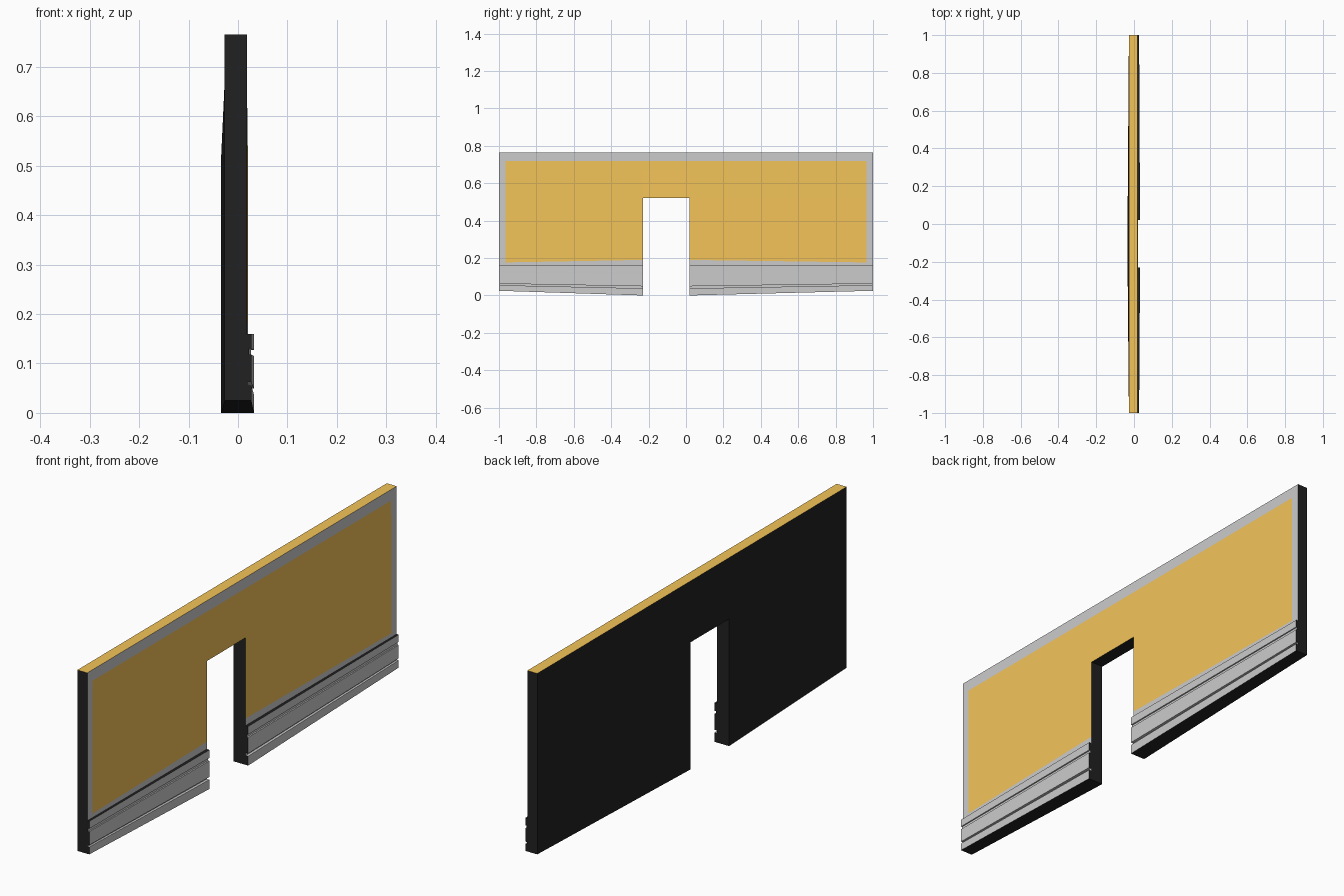
import bpy, bmesh

if "Cube" in bpy.data.objects:
    bpy.data.objects.remove(bpy.data.objects["Cube"])

def material(name, rgb):
    m = bpy.data.materials.new(name)
    m.diffuse_color = (*rgb, 1)
    m.use_nodes = True
    m.node_tree.nodes["Principled BSDF"].inputs["Base Color"].default_value = m.diffuse_color
    return m

GREY = material("grey_trim", (0.7, 0.7, 0.7))
YELLOW = material("yellow_panel", (0.9, 0.55, 0.1))
BLACK = material("black_shell", (0.015, 0.015, 0.015))
G, Y, K = 0, 1, 2
DOOR_A, DOOR_B = -0.23, 0.02

def section(bm, y, end, door):
    """Cross-section at y, blended from the outer-end to the doorway profile."""
    w = (y + 1) / (DOOR_A + 1) if y <= DOOR_A else (1 - y) / (1 - DOOR_B)
    return [bm.verts.new((a[0] + (b[0] - a[0]) * w, y, a[1] + (b[1] - a[1]) * w))
            for a, b in zip(end, door)]

def face(bm, verts, mat):
    bm.faces.new(verts).material_index = mat

def strip(bm, s, t, i, j, mat):
    face(bm, (s[i], t[i], t[j], s[j]), mat)

def finish(bm, name):
    mesh = bpy.data.meshes.new(name)
    bm.to_mesh(mesh)
    bm.free()
    for m in (GREY, YELLOW, BLACK):
        mesh.materials.append(m)
    bpy.context.collection.objects.link(bpy.data.objects.new(name, mesh))

# Wall: panel side going up, then back side going down, slightly bowed at the door
wall_end = [(.018, .025), (.018, .16), (.018, .176), (.018, .52), (.018, .67),
            (.018, .72), (.018, .765), (-.027, .765), (-.027, .67),
            (-.027, .52), (-.027, .025)]
wall_door = [(.020, 0), (.020, .16), (.020, .19), (.020, .52), (.018, .67),
             (.018, .72), (.018, .765), (-.027, .765), (-.027, .67),
             (-.034, .52), (-.034, 0)]
wall_mats = [G, G, Y, Y, Y, G, Y, K, K, K, K]

bm = bmesh.new()
rings = [section(bm, y, wall_end, wall_door)
         for y in (-1, -0.965, DOOR_A, DOOR_B, 0.965, 1)]
for c in range(5):
    s, t = rings[c], rings[c + 1]
    segments = range(3, 9) if c == 2 else range(1, 11)
    for i in segments:
        mat = G if c in (0, 4) and 2 <= i <= 4 else wall_mats[i]
        strip(bm, s, t, i, (i + 1) % 11, mat)
# Doorway head, jambs and outer ends
strip(bm, rings[2], rings[3], 9, 3, K)
face(bm, (rings[2][:4] + rings[2][9:])[::-1], K)
face(bm, rings[3][:4] + rings[3][9:], K)
face(bm, rings[0], K)
face(bm, rings[5][::-1], K)
finish(bm, "wall")

# Skirting boards with two grooves, one each side of the doorway
skirt_end = [(.018, .025), (.027, .025), (.027, .055), (.019, .055),
             (.019, .063), (.027, .063), (.027, .118), (.022, .118),
             (.022, .130), (.027, .130), (.027, .16), (.018, .16)]
skirt_door = [(.020, 0), (.032, 0), (.032, .038), (.021, .038),
              (.021, .049), (.032, .049), (.032, .115), (.026, .115),
              (.026, .127), (.032, .127), (.032, .16), (.020, .16)]
for name, y0, y1 in (("skirting_left", -1, DOOR_A), ("skirting_right", DOOR_B, 1)):
    bm = bmesh.new()
    s, t = (section(bm, y, skirt_end, skirt_door) for y in (y0, y1))
    for i in range(11):
        strip(bm, s, t, i, i + 1, K if i in (0, 10) else G)
    face(bm, s, K)
    face(bm, t[::-1], K)
    finish(bm, name)
